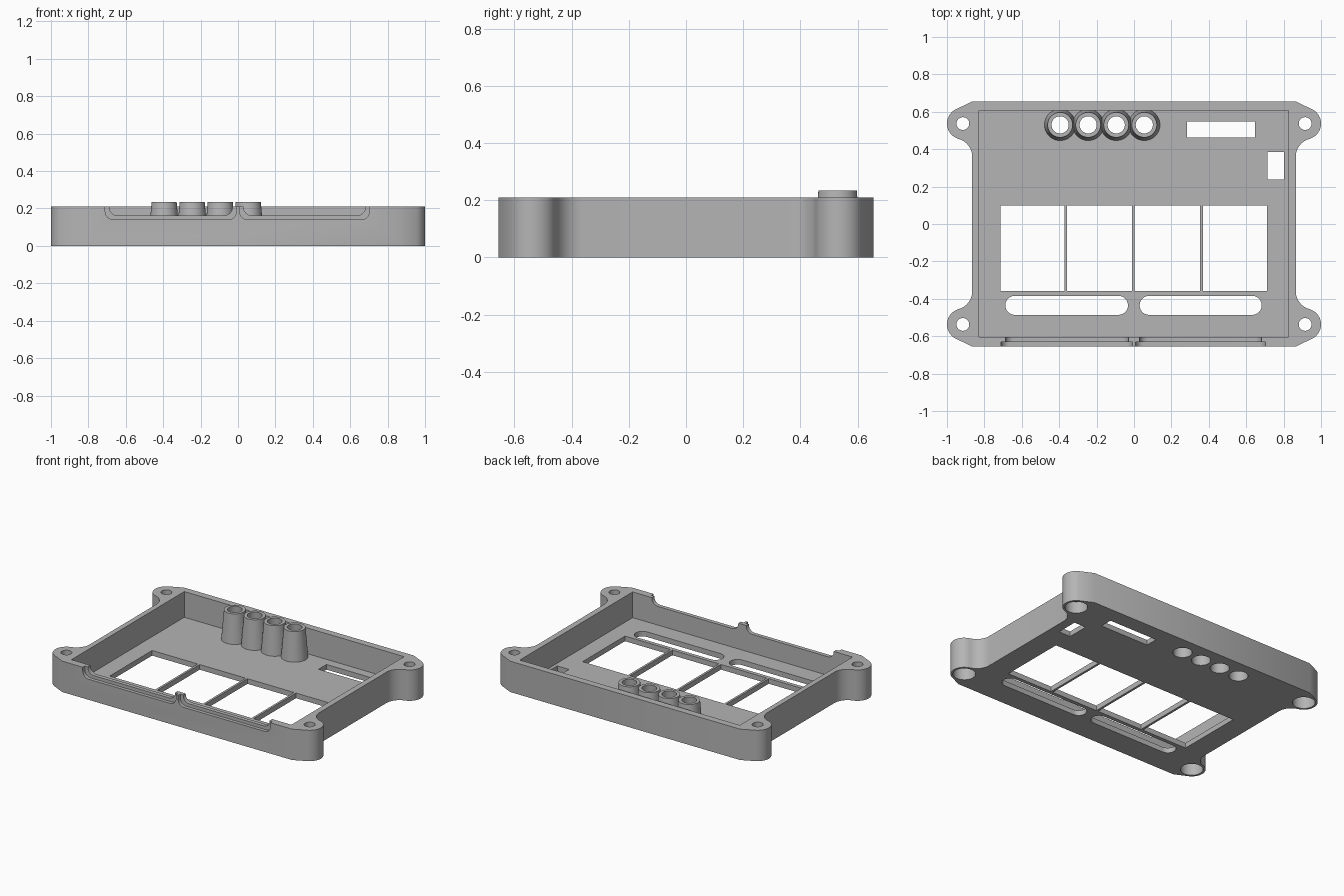
import bpy, bmesh
from math import sin, cos, radians
from mathutils import Matrix

if "Cube" in bpy.data.objects:
    bpy.data.objects.remove(bpy.data.objects["Cube"])

HEIGHT, FLOOR = 0.21, 0.035
EAR_X, EAR_Y, EAR_R = 0.915, 0.537, 0.085
TUBE_XS = [-0.395 + 0.15 * i for i in range(4)]
TUBE_Y = 0.53

grey = bpy.data.materials.new("plain grey")
grey.use_nodes = True
grey.diffuse_color = (0.46, 0.46, 0.46, 1)
grey.node_tree.nodes["Principled BSDF"].inputs["Base Color"].default_value = (0.46, 0.46, 0.46, 1)


def arc(cx, cy, r, start, end, n=12):
    angles = [radians(start + (end - start) * i / n) for i in range(n + 1)]
    return [(cx + r * cos(a), cy + r * sin(a)) for a in angles]


def finish(name, bm):
    bmesh.ops.recalc_face_normals(bm, faces=bm.faces)
    mesh = bpy.data.meshes.new(name)
    bm.to_mesh(mesh)
    bm.free()
    mesh.materials.append(grey)
    obj = bpy.data.objects.new(name, mesh)
    bpy.context.collection.objects.link(obj)
    return obj


def prism(name, points, low, high, along_y=False):
    """Extrude an outline upward, or from front to back."""
    bm = bmesh.new()
    place = (lambda p: (p[0], low, p[1])) if along_y else (lambda p: (p[0], p[1], low))
    face = bm.faces.new([bm.verts.new(place(p)) for p in points])
    top = bmesh.ops.extrude_face_region(bm, geom=[face])["geom"]
    move = (0, high - low, 0) if along_y else (0, 0, high - low)
    bmesh.ops.translate(bm, vec=move, verts=[v for v in top if isinstance(v, bmesh.types.BMVert)])
    return finish(name, bm)


def box(name, x0, x1, y0, y1, z0, z1):
    return prism(name, [(x0, y0), (x1, y0), (x1, y1), (x0, y1)], z0, z1)


def cone(name, x, y, r_low, r_high, low, high):
    bm = bmesh.new()
    bmesh.ops.create_cone(bm, cap_ends=True, segments=48, radius1=r_low, radius2=r_high,
                          depth=high - low, matrix=Matrix.Translation((x, y, (low + high) / 2)))
    return finish(name, bm)


def combine(target, tool, operation="DIFFERENCE"):
    tool.hide_render = True
    mod = target.modifiers.new("shape", "BOOLEAN")
    mod.operation, mod.solver, mod.object = operation, "EXACT", tool
    bpy.context.view_layer.objects.active = target
    bpy.ops.object.modifier_apply(modifier=mod.name)
    bpy.data.objects.remove(tool)


# Tray outline: one corner with its screw ear, mirrored to the other three
corner = [(0.865, 0.655)] + arc(EAR_X, EAR_Y, EAR_R, 62, -74, 18)
corner += arc(0.965, 0.359, 0.1, 106, 180)[1:]
right = corner + [(x, -y) for x, y in reversed(corner)]
outline = right + [(-x, y) for x, y in reversed(right)]
tray = prism("tray", outline, 0, HEIGHT)

# Inner cavity
combine(tray, box("cavity", -0.83, 0.825, -0.605, 0.608, FLOOR, 0.4))

# Tapered tubes with through holes
for x in TUBE_XS:
    combine(tray, cone("tube", x, TUBE_Y, 0.086, 0.067, 0.01, 0.235), "UNION")
for x in TUBE_XS:
    combine(tray, cone("tube_hole", x, TUBE_Y, 0.06, 0.045, -0.01, 0.25))

# Screw holes with recesses underneath
for sx in (-1, 1):
    for sy in (-1, 1):
        combine(tray, cone("screw_hole", sx * EAR_X, sy * EAR_Y, 0.034, 0.034, -0.1, 0.3))
        combine(tray, cone("screw_recess", sx * EAR_X, sy * EAR_Y, 0.07, 0.07, -0.1, 0.08))

# Four windows separated by thin bars
for x0, x1 in ((-0.715, -0.372), (-0.357, -0.012), (0.003, 0.353), (0.368, 0.71)):
    combine(tray, box("window", x0, x1, -0.358, 0.098, -0.1, 0.1))

# Two rounded slots in the floor
for x0, x1 in ((-0.688, -0.032), (0.03, 0.683)):
    slot = arc(x1 - 0.051, -0.435, 0.051, -90, 90) + arc(x0 + 0.051, -0.435, 0.051, 90, 270)
    combine(tray, prism("slot", slot, -0.1, 0.1))

# Rectangular openings
combine(tray, box("connector_opening", 0.283, 0.648, 0.462, 0.547, -0.1, 0.1))
combine(tray, box("side_opening", 0.714, 0.802, 0.238, 0.386, -0.1, 0.1))


# Stepped notches in the front wall, with rounded lower corners
def notch(x0, x1, bottom, y0, y1):
    r = 0.045
    pts = [(x1, 0.3)] + arc(x1 - r, bottom + r, r, 0, -90, 8)
    pts += arc(x0 + r, bottom + r, r, -90, -180, 8) + [(x0, 0.3)]
    combine(tray, prism("notch", pts, y0, y1, True))


for x0, x1 in ((-0.71, -0.008), (0.008, 0.703)):
    notch(x0 + 0.022, x1 - 0.022, 0.162, -0.7, -0.55)
    notch(x0, x1, 0.14, -0.7, -0.632)

# Smooth curved walls, crisp edges
bpy.ops.object.select_all(action="DESELECT")
tray.select_set(True)
bpy.context.view_layer.objects.active = tray
bpy.ops.object.shade_smooth_by_angle(angle=radians(30))
